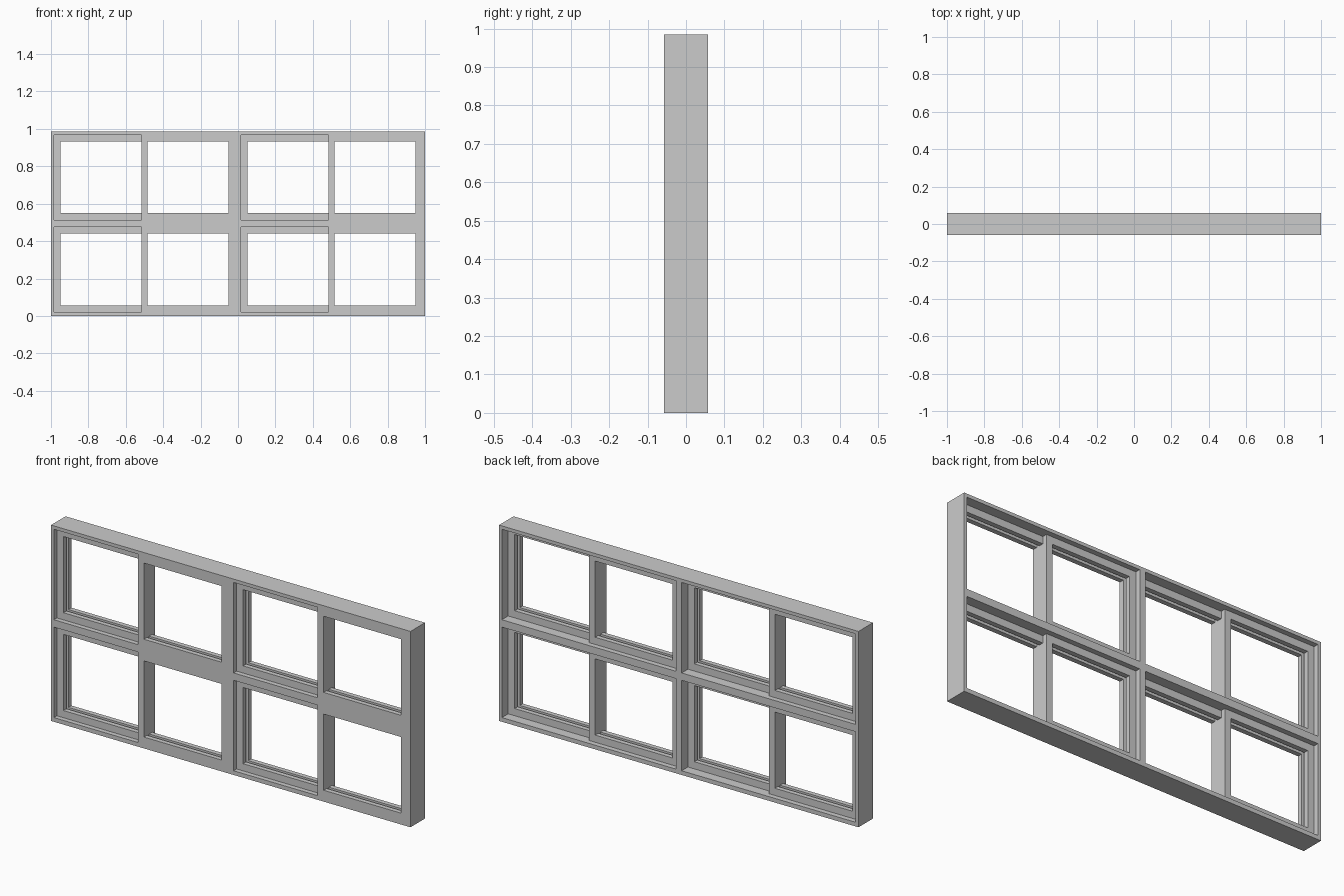
import bpy, bmesh

if "Cube" in bpy.data.objects:
    bpy.data.objects.remove(bpy.data.objects["Cube"])

HALF = 0.0575                                 # half depth of the frame
X_CELLS = [(-0.984, -0.016), (0.016, 0.984)]
Z_CELLS = [(0.021, 0.476), (0.513, 0.968)]
RAIL = 0.036                                  # visible width of sash members
STILE = 0.017                                 # half width of meeting stile
LIP, SLOT, SLOT_DEPTH = 0.024, 0.017, 0.015   # glazing groove section


def finish(name, bm):
    bmesh.ops.recalc_face_normals(bm, faces=bm.faces)
    mesh = bpy.data.meshes.new(name)
    bm.to_mesh(mesh)
    bm.free()
    obj = bpy.data.objects.new(name, mesh)
    bpy.context.collection.objects.link(obj)
    return obj


def outer_frame():
    # flat grid with four holes, extruded through the depth
    bm = bmesh.new()
    xs = [-1] + [x for c in X_CELLS for x in c] + [1]
    zs = [0] + [z for c in Z_CELLS for z in c] + [0.985]
    v = [[bm.verts.new((x, -HALF, z)) for z in zs] for x in xs]
    for i in range(5):
        for j in range(5):
            if not (i % 2 and j % 2):
                bm.faces.new((v[i][j], v[i + 1][j], v[i + 1][j + 1], v[i][j + 1]))
    ext = bmesh.ops.extrude_face_region(bm, geom=bm.faces[:])
    moved = [g for g in ext["geom"] if isinstance(g, bmesh.types.BMVert)]
    bmesh.ops.translate(bm, vec=(0, 2 * HALF, 0), verts=moved)
    finish("outer_frame", bm)


def sash(name, x_outer, x_inner, zb, zt, y0):
    # grooved section swept along bottom rail, jamb stile and top rail
    y1, y2, y3 = y0 + LIP, y0 + LIP + SLOT, y0 + 2 * LIP + SLOT
    g = RAIL - SLOT_DEPTH
    profile = [(0, y0), (RAIL, y0), (RAIL, y1), (g, y1),
               (g, y2), (RAIL, y2), (RAIL, y3), (0, y3)]
    s = 1 if x_inner > x_outer else -1
    path = [(x_inner, zb, 0, 1), (x_outer, zb, s, 1),
            (x_outer, zt, s, -1), (x_inner, zt, 0, -1)]
    bm = bmesh.new()
    rings = [[bm.verts.new((x + u * dx, y, z + u * dz)) for u, y in profile]
             for x, z, dx, dz in path]
    n = len(profile)
    for a, b in zip(rings, rings[1:]):
        for k in range(n):
            bm.faces.new((a[k], a[(k + 1) % n], b[(k + 1) % n], b[k]))
    bm.faces.new(rings[0])
    bm.faces.new(rings[-1])
    finish(name, bm)


def box(name, lo, hi):
    bm = bmesh.new()
    bmesh.ops.create_cube(bm, size=1)
    for v in bm.verts:
        v.co = [(l + h) / 2 + c * (h - l) for l, h, c in zip(lo, hi, v.co)]
    finish(name, bm)


outer_frame()
sash_depth = 2 * LIP + SLOT
back_y = -HALF + LIP
for x0, x1 in X_CELLS:
    mid = (x0 + x1) / 2
    for zb, zt in Z_CELLS:
        # rear sash on the left, front sash on the right, meeting stile between
        sash("rear_sash", x0, mid - STILE, zb, zt, back_y)
        sash("front_sash", x1, mid + STILE, zb, zt, -HALF)
        box("meeting_stile", (mid - STILE, -HALF, zb),
            (mid + STILE, back_y + sash_depth, zt))
